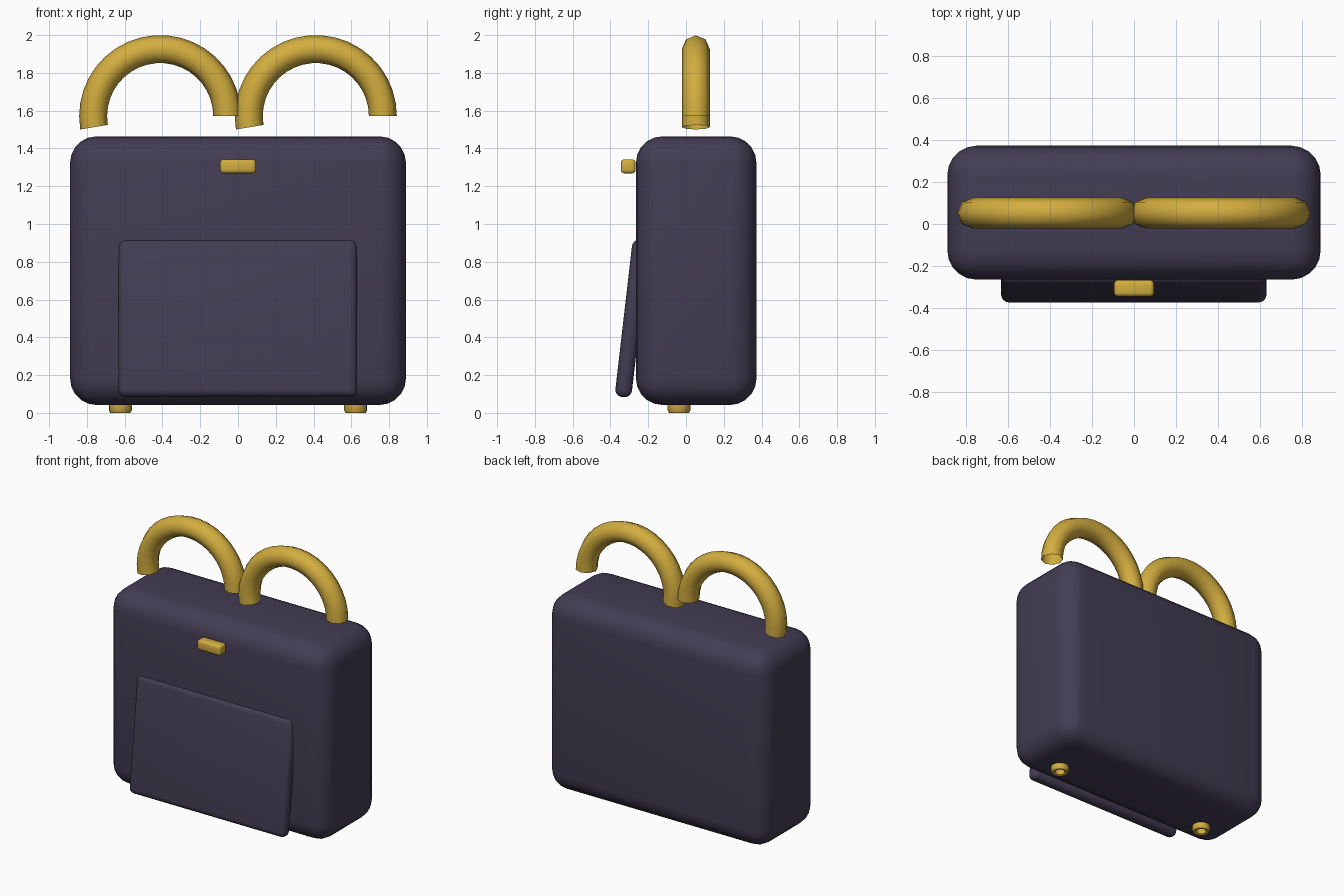
import bpy, bmesh
from math import cos, sin, pi, radians

if "Cube" in bpy.data.objects:
    bpy.data.objects.remove(bpy.data.objects["Cube"])


def material(name, rgb):
    m = bpy.data.materials.new(name)
    m.diffuse_color = (*rgb, 1)
    m.use_nodes = True
    m.node_tree.nodes["Principled BSDF"].inputs["Base Color"].default_value = m.diffuse_color
    return m


FABRIC = material("dark_fabric", (0.056, 0.046, 0.086))
GOLD = material("gold", (0.65, 0.42, 0.05))


def rounded_box(name, size, loc, radius, segments, mat, tilt=0):
    bpy.ops.mesh.primitive_cube_add(size=1, location=loc, rotation=(radians(tilt), 0, 0))
    ob = bpy.context.object
    ob.name = name
    ob.scale = size
    bpy.ops.object.transform_apply(location=False, rotation=False, scale=True)
    bev = ob.modifiers.new("round", 'BEVEL')
    bev.width = radius
    bev.segments = segments
    bev.limit_method = 'ANGLE'
    bpy.ops.object.modifier_apply(modifier="round")
    bpy.ops.object.shade_smooth_by_angle(angle=radians(40))
    ob.data.materials.append(mat)
    return ob


def sweep(name, loc, rings, closed, mat, smooth):
    # skin a row of equal closed rings into a tube
    n, sides = len(rings), len(rings[0])
    faces = []
    for i in range(n if closed else n - 1):
        p, q = i * sides, (i + 1) % n * sides
        for j in range(sides):
            k = (j + 1) % sides
            faces.append((p + j, p + k, q + k, q + j))
    me = bpy.data.meshes.new(name)
    me.from_pydata([v for ring in rings for v in ring], [], faces)
    bm = bmesh.new()
    bm.from_mesh(me)
    bmesh.ops.recalc_face_normals(bm, faces=bm.faces)
    bm.to_mesh(me)
    bm.free()
    me.materials.append(mat)
    ob = bpy.data.objects.new(name, me)
    ob.location = loc
    bpy.context.collection.objects.link(ob)
    bpy.context.view_layer.objects.active = ob
    bpy.ops.object.select_all(action='DESELECT')
    ob.select_set(True)
    bpy.ops.object.shade_smooth_by_angle(angle=smooth)


# Bag body, leaning front pocket and clasp
rounded_box("bag_body", (1.778, 0.638, 1.422), (0, 0.054, 0.753), 0.14, 5, FABRIC)
rounded_box("front_pocket", (1.264, 0.088, 0.838), (-0.001, -0.286, 0.5), 0.038, 4, FABRIC, -6.6)
rounded_box("clasp", (0.19, 0.078, 0.074), (0, -0.306, 1.305), 0.018, 3, GOLD)

# Open-ended arched handles: octagonal tube, slightly more than a half turn
R, T, STEPS = 0.355, 0.074, 20
tube = [[((R + T * cos(b)) * cos(a), T * sin(b), (R + T * cos(b)) * sin(a))
         for b in (2 * pi * j / 8 for j in range(8))]
        for a in (i * pi / (STEPS - 1) for i in range(STEPS + 1))]

# Ring feet: lathed profile with a hole in the middle
profile = [(0.034, 0.004), (0.04, 0), (0.053, 0), (0.061, 0.014), (0.061, 0.05), (0.034, 0.05)]
ring = [[(r * cos(a), r * sin(a), z) for r, z in profile]
        for a in (2 * pi * i / 16 for i in range(16))]

for side, s in (("left", -1), ("right", 1)):
    sweep(side + "_handle", (s * 0.412, 0.052, 1.571), tube, False, GOLD, pi)
    sweep(side + "_foot", (s * 0.623, -0.037, 0), ring, True, GOLD, radians(40))
